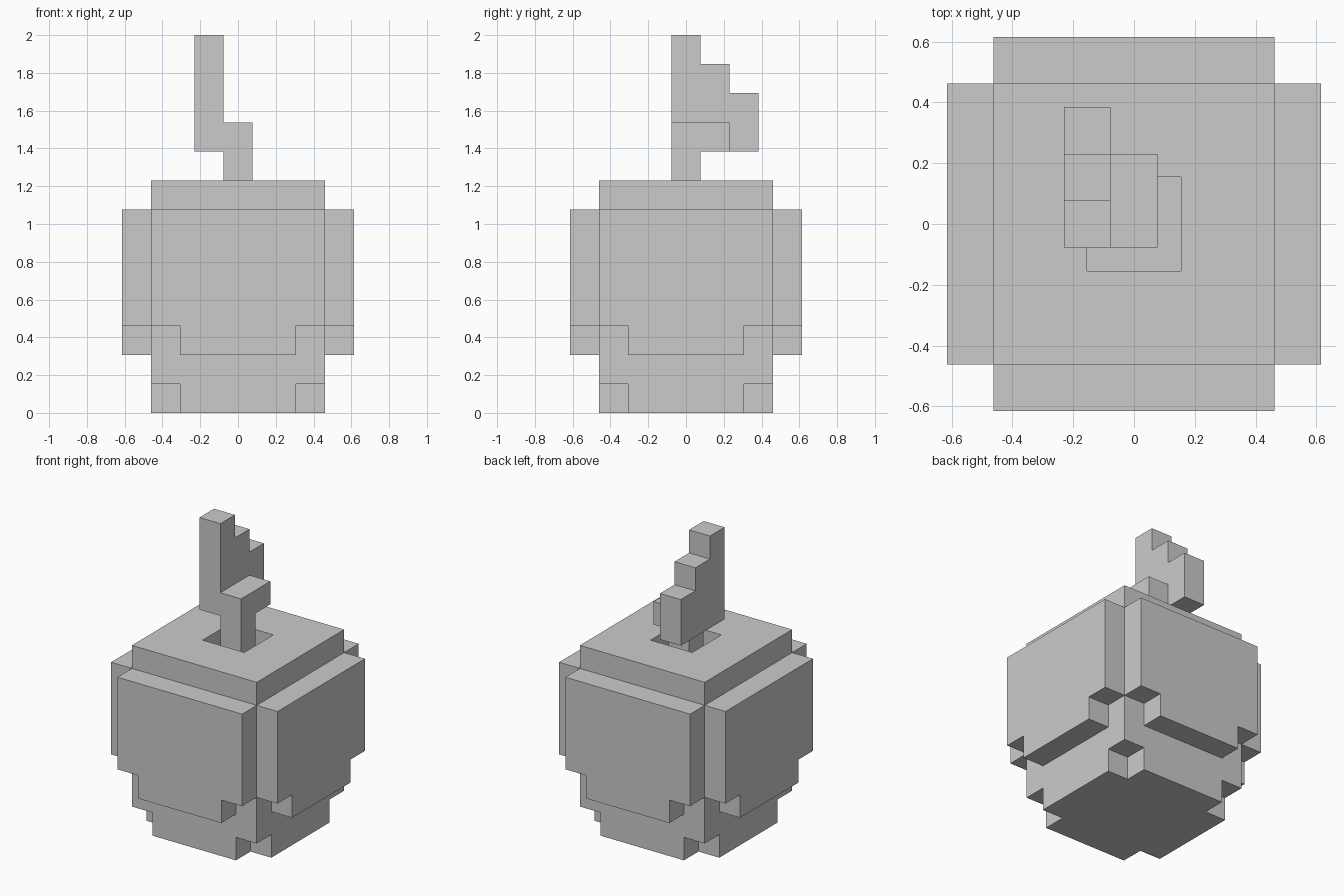
import bpy, bmesh, math
from itertools import product
from mathutils import Vector

if "Cube" in bpy.data.objects:
    bpy.data.objects.remove(bpy.data.objects["Cube"])

U = 2 / 13  # size of one block


def cells(x, y, z):
    """All unit blocks in the given (start, end) ranges."""
    return set(product(range(*x), range(*y), range(*z)))


def skin(name, blocks, offset=(0, 0, 0)):
    """Outer surface of a set of blocks, with flat areas merged."""
    bm = bmesh.new()
    for c in blocks:
        for axis, side in product(range(3), (0, 1)):
            step = list(c)
            step[axis] += 2 * side - 1
            if tuple(step) in blocks:
                continue
            corners = []
            for a, b in ((0, 0), (1, 0), (1, 1), (0, 1)):
                p = Vector(c)
                p[axis] += side
                p[(axis + 1) % 3] += a
                p[(axis + 2) % 3] += b
                corners.append(bm.verts.new((p + Vector(offset)) * U))
            bm.faces.new(corners if side else corners[::-1])
    bmesh.ops.remove_doubles(bm, verts=bm.verts[:], dist=1e-4)
    bmesh.ops.dissolve_limit(bm, angle_limit=math.radians(1),
                             verts=bm.verts[:], edges=bm.edges[:])
    mesh = bpy.data.meshes.new(name)
    bm.to_mesh(mesh)
    bm.free()
    obj = bpy.data.objects.new(name, mesh)
    bpy.context.collection.objects.link(obj)
    return obj


# Fruit: core, with raised side panels whose lower corners are cut away
body = cells((-3, 3), (-3, 3), (0, 8))
for half, z in ((3, (3, 7)), (2, (2, 3))):
    body |= cells((-4, 4), (-half, half), z)
    body |= cells((-half, half), (-4, 4), z)
# Notched bottom corners and the hollow around the stem
for x, y in product((-3, 2), repeat=2):
    body.discard((x, y, 0))
body -= cells((-1, 1), (-1, 1), (7, 8))
skin("fruit_body", body)

# Stem: upright post with a short arm towards the back
half_block = (-0.5, -0.5, 0)
stem = cells((0, 1), (0, 1), (7, 10)) | cells((0, 1), (0, 2), (9, 10))
skin("stem", stem, half_block)

# Leaf: stepped blade on the left of the stem
leaf = set()
for i in range(3):
    leaf |= cells((-1, 0), (i, i + 1), (9, 13 - i))
skin("leaf", leaf, half_block)
